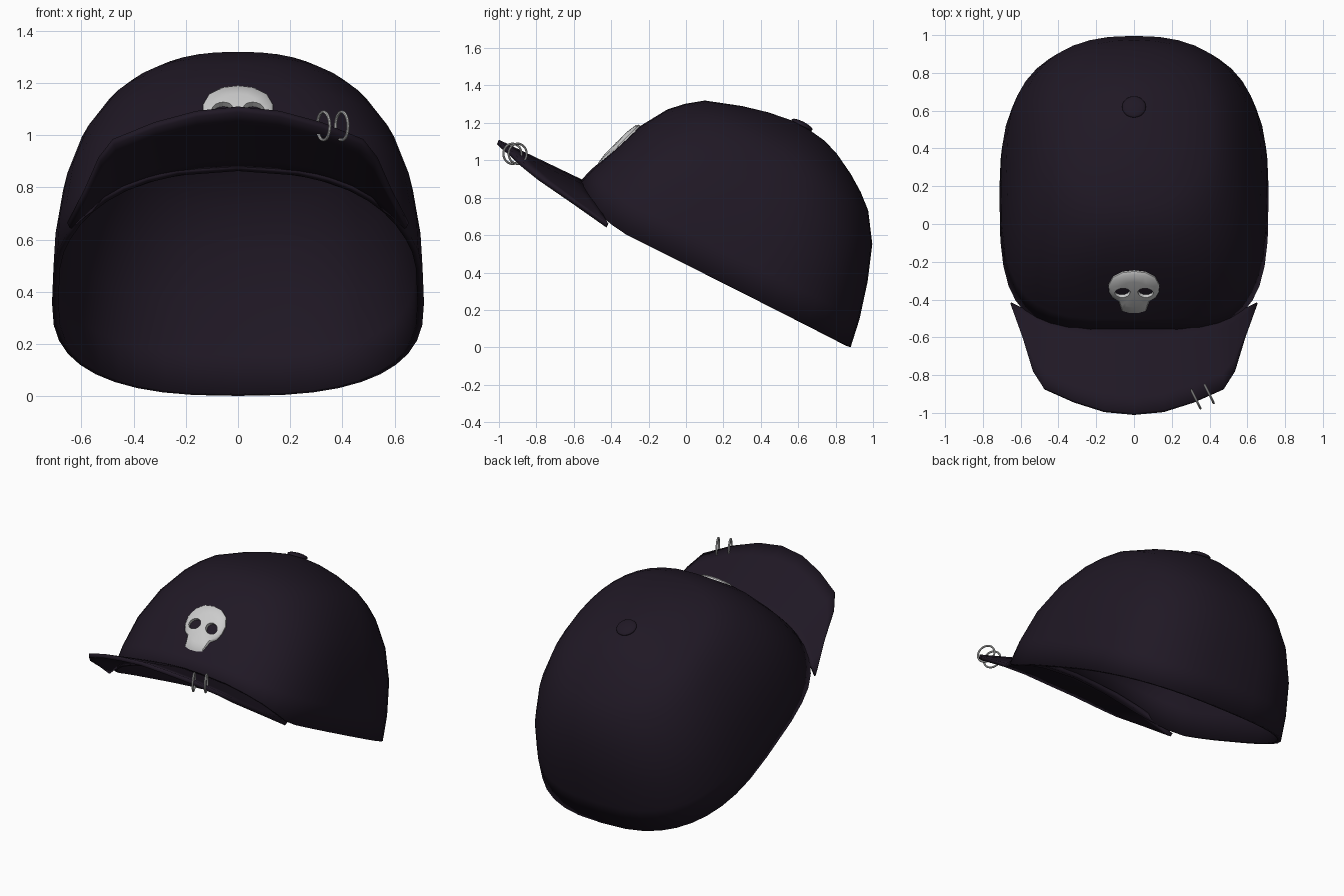
import bpy, bmesh, math
from mathutils import Vector, Matrix

if "Cube" in bpy.data.objects:
    bpy.data.objects.remove(bpy.data.objects["Cube"])


def material(name, color):
    m = bpy.data.materials.new(name)
    m.diffuse_color = color
    m.use_nodes = True
    m.node_tree.nodes["Principled BSDF"].inputs["Base Color"].default_value = m.diffuse_color
    return m


cloth = material("dark_cloth", (0.014, 0.009, 0.018, 1))


def make(name, verts, faces, mat=None, up=None):
    me = bpy.data.meshes.new(name)
    bm = bmesh.new()
    vs = [bm.verts.new(v) for v in verts]
    for f in faces:
        bm.faces.new([vs[i] for i in f])
    bmesh.ops.recalc_face_normals(bm, faces=bm.faces)
    bm.normal_update()
    # make open sheets face upward
    if up and sum(f.normal.z * f.calc_area() for f in bm.faces) < 0:
        bmesh.ops.reverse_faces(bm, faces=bm.faces)
    bm.to_mesh(me)
    bm.free()
    ob = bpy.data.objects.new(name, me)
    bpy.context.collection.objects.link(ob)
    if mat:
        me.materials.append(mat)
    return ob


def smooth(ob, angle=40):
    bpy.ops.object.select_all(action='DESELECT')
    ob.select_set(True)
    bpy.context.view_layer.objects.active = ob
    bpy.ops.object.shade_smooth_by_angle(angle=math.radians(angle))


def thicken(ob, t):
    m = ob.modifiers.new("thickness", 'SOLIDIFY')
    m.thickness = t
    m.offset = -1


def power(c, p):
    return math.copysign(abs(c) ** (2 / p), c)


# Tilted crown frame: u runs backward along the rim, w along the crown axis
POLE = Vector((0, 0.6, 1.2))
BACK = Vector((0, 0.893, -0.45))
AXIS = Vector((0, 0.45, 0.893))

# Crown: levels of (w, front reach, back reach, half width)
levels = [(-.008, .07, .08, .07), (-.022, .17, .17, .15), (-.055, .31, .26, .27),
          (-.118, .50, .375, .415), (-.18, .585, .465, .485), (-.25, .657, .545, .54),
          (-.40, .75, .645, .62), (-.59, .82, .713, .675),
          (-.79, .875, .765, .705), (-.945, .905, .79, .713)]
SEG = 40
verts, faces = [POLE.copy()], []
for w, front, back, half in levels:
    k = min(1, -w / 0.6)
    for i in range(SEG):
        a = 2 * math.pi * i / SEG
        c, s = math.cos(a), math.sin(a)
        p = 2.1 + k * (0.5 if c > 0 else 1.2)
        u = power(c, p) * (back if c > 0 else front)
        x = power(s, p) * half
        # rim arches up over the forehead
        lift = 0
        if c < 0 and w < -.59:
            lift = .13 * max(0, 1 - (x / .66) ** 2) * (-.59 - w) / .355
        verts.append(POLE + BACK * u + AXIS * (w + lift) + Vector((x, 0, 0)))
for i in range(SEG):
    j = (i + 1) % SEG
    faces.append((0, 1 + i, 1 + j))
    for r in range(len(levels) - 1):
        a, b = 1 + r * SEG, 1 + (r + 1) * SEG
        faces.append((a + i, b + i, b + j, a + j))
crown = make("crown", verts, faces, cloth, up=True)
thicken(crown, 0.025)
smooth(crown)

# Brim: sheet between the forehead joint and the outer edge
joint = [(0, -.53, .885), (.15, -.53, .878), (.30, -.515, .855), (.43, -.49, .81),
         (.52, -.465, .765), (.60, -.44, .705), (.65, -.415, .66)]
outer = [(0, -1, 1.11), (.16, -.985, 1.093), (.32, -.935, 1.05), (.48, -.865, .985),
         (.535, -.78, .915), (.59, -.60, .79), (.655, -.42, .665)]


def mirrored(pts):
    return [(-x, y, z) for x, y, z in reversed(pts[1:])] + pts


ROWS = 5
cols = list(zip(mirrored(joint), mirrored(outer)))
verts = [Vector(a).lerp(Vector(b), r / ROWS) for a, b in cols for r in range(ROWS + 1)]
faces = []
for i in range(len(cols) - 1):
    for r in range(ROWS):
        a, b = i * (ROWS + 1) + r, (i + 1) * (ROWS + 1) + r
        faces.append((a, b, b + 1, a + 1))
brim = make("brim", verts, faces, cloth, up=True)
thicken(brim, 0.025)
smooth(brim)

# Button on the crown pole
bpy.ops.mesh.primitive_uv_sphere_add(segments=20, ring_count=10, radius=1)
button = bpy.context.object
button.name = "top_button"
button.matrix_world = (Matrix.Translation(POLE + Vector((0, 0.02, -0.01)))
                       @ AXIS.to_track_quat('Z', 'Y').to_matrix().to_4x4()
                       @ Matrix.Diagonal((.063, .063, .018, 1)))
button.data.materials.append(cloth)
smooth(button)

# Skull emblem: domed plate lying on the sloped front panel
R = math.sqrt(0.5)
C = Vector((0, -.355, 1.075))


def on_front(x, v, h):
    return C + Vector((x, R * v - R * h, R * v + R * h))


half = [(0, .155), (.06, .145), (.11, .11), (.135, .05), (.132, 0), (.113, -.043),
        (.082, -.068), (.074, -.10), (.066, -.14), (.03, -.155), (0, -.157)]
outline = half + [(-x, v) for x, v in reversed(half[1:-1])]
N = len(outline)
verts, faces = [], []
for scale, h in [(1, -.025), (1, .008), (.93, .018), (.6, .026)]:
    verts += [on_front(x * scale, v * scale, h) for x, v in outline]
verts.append(on_front(0, 0, .028))
for i in range(N):
    j = (i + 1) % N
    for r in range(3):
        faces.append((r * N + i, r * N + j, r * N + N + j, r * N + N + i))
    faces.append((3 * N + i, 3 * N + j, 4 * N))
faces.append(tuple(range(N)))
skull = make("skull_emblem", verts, faces)

# Eye sockets: slanted oval holes cut through the plate
for side in (-1, 1):
    ring = []
    for i in range(16):
        a = 2 * math.pi * i / 16
        ex, ev = .041 * math.cos(a), .034 * math.sin(a)
        t = -.35 * side
        ring.append((side * .061 + ex * math.cos(t) - ev * math.sin(t),
                     .012 + ex * math.sin(t) + ev * math.cos(t)))
    vs = [on_front(x, v, h) for h in (-.1, .1) for x, v in ring]
    fs = [tuple(range(16)), tuple(range(16, 32))]
    fs += [(i, (i + 1) % 16, 16 + (i + 1) % 16, 16 + i) for i in range(16)]
    cutter = make("eye_cutter", vs, fs)
    cutter.hide_render = True
    cutter.hide_set(True)
    cut = skull.modifiers.new("eye", 'BOOLEAN')
    cut.operation = 'DIFFERENCE'
    cut.solver = 'EXACT'
    cut.object = cutter
smooth(skull)

# Two metal rings through the brim edge
for i, pos in enumerate([(.328, -.928, 1.035), (.398, -.9, 1.035)]):
    bpy.ops.mesh.primitive_torus_add(location=pos, rotation=(0, math.pi / 2, .46),
                                     major_radius=.054, minor_radius=.006,
                                     major_segments=28, minor_segments=8)
    bpy.context.object.name = f"brim_ring_{i + 1}"
    smooth(bpy.context.object)
